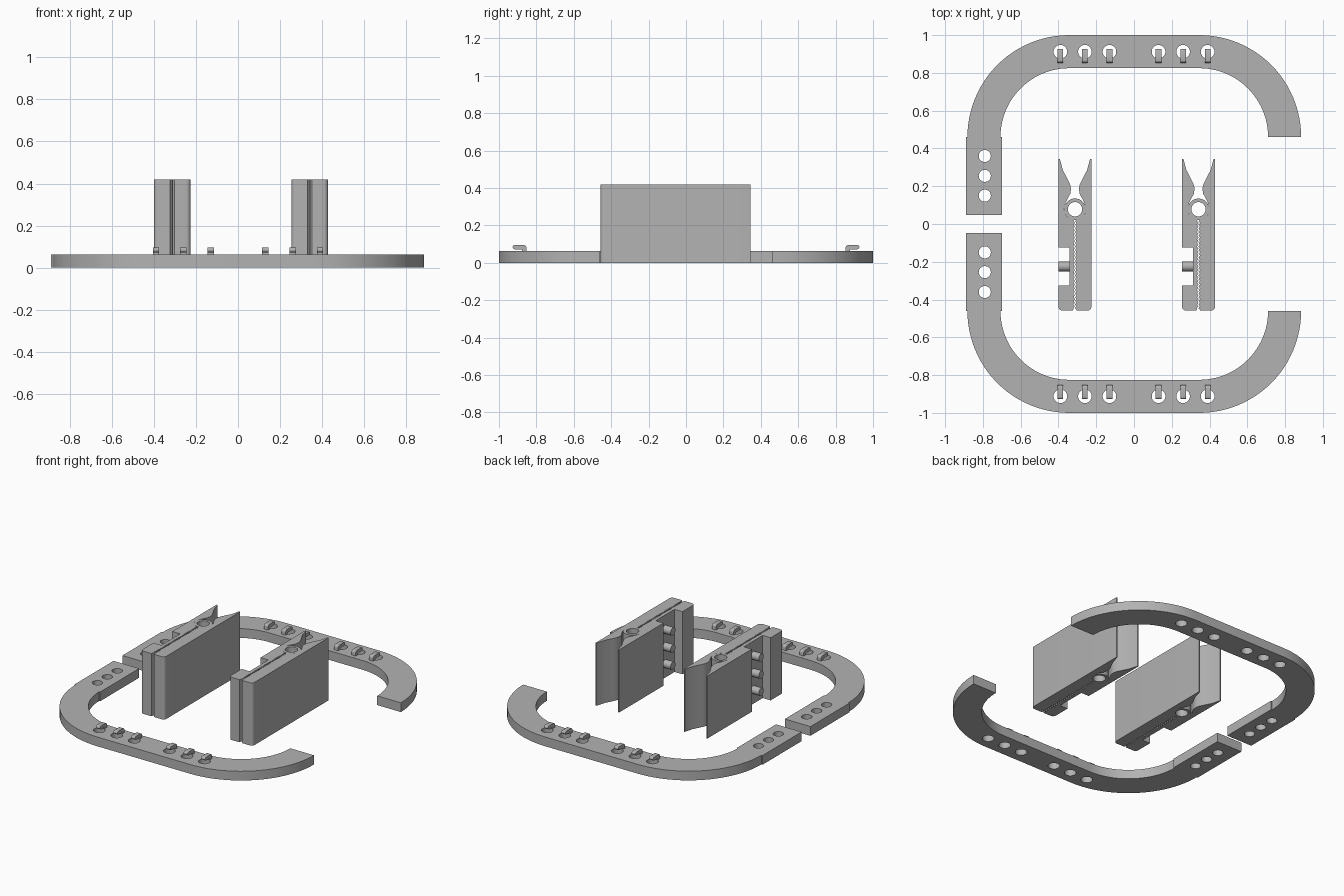
import bpy, bmesh
from math import sin, cos, pi, radians
from mathutils import Matrix

cube = bpy.data.objects.get("Cube")
if cube:
    bpy.data.objects.remove(cube, do_unlink=True)

grey = bpy.data.materials.new("plain_grey")
grey.use_nodes = True
COLOUR = (0.45, 0.45, 0.45, 1)
grey.diffuse_color = COLOUR
grey.node_tree.nodes["Principled BSDF"].inputs["Base Color"].default_value = COLOUR


def arc(cx, cy, r, a0, a1, n=24):
    """Points along an arc, angles in degrees."""
    angles = [radians(a0 + (a1 - a0) * i / n) for i in range(n + 1)]
    return [(cx + r * cos(a), cy + r * sin(a)) for a in angles]


def circle(cx, cy, r, n=32):
    return arc(cx, cy, r, 0, 360, n)[:-1]


def slab(name, loops, height, matrix=Matrix()):
    """Extrude an outline with holes upwards from its plane."""
    curve = bpy.data.curves.new(name, 'CURVE')
    curve.dimensions = '2D'
    curve.fill_mode = 'BOTH'
    curve.extrude = height / 2
    for loop in loops:
        spline = curve.splines.new('POLY')
        spline.points.add(len(loop) - 1)
        for point, (x, y) in zip(spline.points, loop):
            point.co = (x, y, 0, 1)
        spline.use_cyclic_u = True
    temp = bpy.data.objects.new("temp", curve)
    mesh = bpy.data.meshes.new_from_object(temp)
    bpy.data.objects.remove(temp)
    bpy.data.curves.remove(curve)
    bm = bmesh.new()
    bm.from_mesh(mesh)
    bmesh.ops.remove_doubles(bm, verts=bm.verts, dist=1e-5)
    bm.transform(matrix @ Matrix.Translation((0, 0, height / 2)))
    bmesh.ops.recalc_face_normals(bm, faces=bm.faces)
    bm.to_mesh(mesh)
    bm.free()
    mesh.name = name
    mesh.materials.clear()
    mesh.materials.append(grey)
    mesh.polygons.foreach_set("use_smooth", [True] * len(mesh.polygons))
    mesh.set_sharp_from_angle(angle=radians(30))
    obj = bpy.data.objects.new(name, mesh)
    bpy.context.collection.objects.link(obj)
    return obj


# Upright placement: profile x -> world y, profile y -> world z, height -> world x
UPRIGHT = Matrix(((0, 0, 1, 0), (1, 0, 0, 0), (0, 1, 0, 0), (0, 0, 0, 1)))

# Curved frame halves with bar holes, tab holes and hooks
THICK = 0.062
HOLE_X = [s * x for s in (-1, 1) for x in (0.13, 0.26, 0.39)]
for side, s in (("back", 1), ("front", -1)):
    outline = [(-0.70, 0.047), (-0.89, 0.047), (-0.89, 0.46)]
    outline += arc(-0.342, 0.46, 0.54, 180, 90) + arc(0.345, 0.46, 0.54, 90, 0)
    outline += arc(0.345, 0.46, 0.365, 0, 90) + arc(-0.342, 0.46, 0.365, 90, 180)
    outline += [(-0.70, 0.46)]
    loops = [outline]
    loops += [circle(x, 0.912, 0.036) for x in HOLE_X]
    loops += [circle(-0.79, y, 0.032) for y in (0.15, 0.255, 0.36)]
    slab(side + "_frame", [[(x, s * y) for x, y in l] for l in loops], THICK)

    # Hook: stem on the inner rim, arm reaching over the hole
    hook = [(0.853, 0.05), (0.876, 0.05), (0.876, 0.072), (0.915, 0.072)]
    hook += arc(0.916, 0.084, 0.011, -60, 90, 6)
    hook += arc(0.868, 0.08, 0.015, 90, 180, 6)
    for i, x in enumerate(HOLE_X):
        slab(f"{side}_hook_{i + 1}", [[(s * y, z) for y, z in hook]], 0.03,
             Matrix.Translation((x - 0.015, 0, 0)) @ UPRIGHT)

# Clip pegs: two jaws with a zigzag gap, a spring tube and side pins
HEIGHT = 0.42
HALF = 0.0875
SPRING_Y = 0.078
TEETH = 24


def jaw(s, notched):
    """Outline of one jaw; s = -1 is the right-hand jaw, 1 the left-hand one."""
    inner = [(0.080, 0.345), (0.064, 0.285), (0.034, 0.228), (0.024, 0.205),
             (0.021, 0.185), (0.025, 0.16), (0.038, 0.135), (0.049, 0.115)]
    inner += arc(0, SPRING_Y, 0.057, 20, -84, 16)
    pts = [(s * u, y) for u, y in inner]
    for i in range(TEETH * 2 + 1):
        zig = 0.004 if i % 2 else -0.004
        pts.append((zig + s * 0.004, 0.015 - 0.46 * i / (TEETH * 2)))
    pts.append((s * 0.010, -0.458))
    pts += [(s * u, y) for u, y in arc(HALF - 0.022, -0.436, 0.022, -90, 0, 8)]
    if notched:
        pts += [(s * u, y) for u, y in ((HALF, -0.325), (0.029, -0.325),
                                        (0.029, -0.125), (HALF, -0.125))]
    pts.append((s * HALF, 0.345))
    return pts


for label, cx in (("right", -0.3125), ("left", 0.3415)):
    at = Matrix.Translation((cx, 0, 0))
    slab(label + "_clip_notched_jaw", [jaw(-1, True)], HEIGHT, at)
    slab(label + "_clip_plain_jaw", [jaw(1, False)], HEIGHT, at)
    slab(label + "_clip_spring_tube",
         [circle(0, SPRING_Y, 0.057), circle(0, SPRING_Y, 0.038)], HEIGHT, at)
    # Pins standing across the notch
    for i, z in enumerate((0.095, 0.21, 0.325)):
        slab(f"{label}_clip_pin_{i + 1}", [circle(-0.225, z, 0.026)], 0.065,
             Matrix.Translation((cx - HALF, 0, 0)) @ UPRIGHT)
